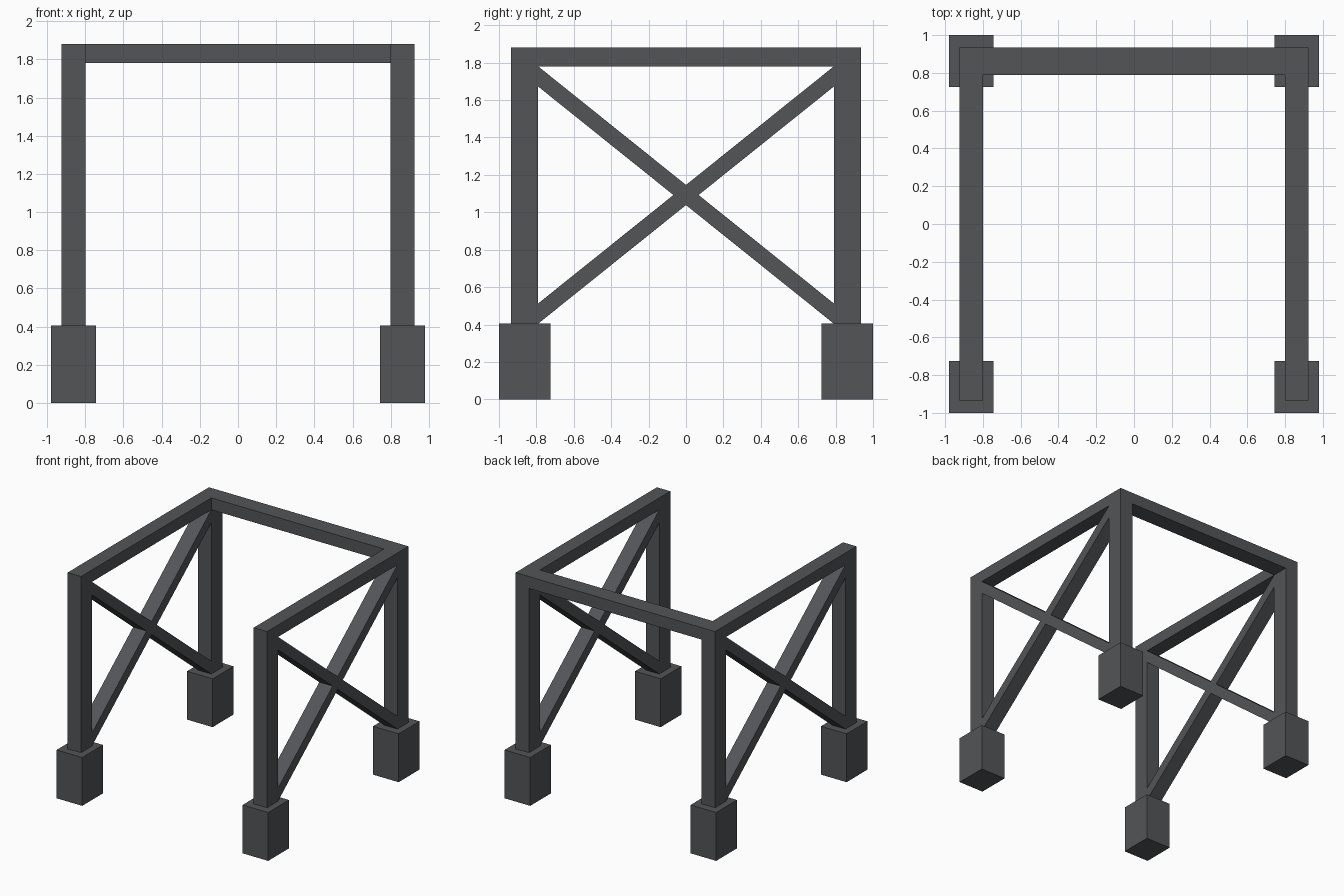
import bpy
import bmesh

if "Cube" in bpy.data.objects:
    bpy.data.objects.remove(bpy.data.objects["Cube"])

steel = bpy.data.materials.new("dark grey")
steel.diffuse_color = (0.085, 0.09, 0.096, 1)
steel.use_nodes = True
steel.node_tree.nodes["Principled BSDF"].inputs["Base Color"].default_value = steel.diffuse_color

# Shared dimensions
X0, X1 = 0.80, 0.924        # post inner / outer x
Y0, Y1 = 0.79, 0.935        # post inner / outer y
FOOT_H, BEAM_Z, TOP = 0.405, 1.78, 1.88


def finish(name, bm):
    bmesh.ops.recalc_face_normals(bm, faces=bm.faces)
    mesh = bpy.data.meshes.new(name)
    bm.to_mesh(mesh)
    bm.free()
    mesh.materials.append(steel)
    obj = bpy.data.objects.new(name, mesh)
    bpy.context.collection.objects.link(obj)


def box(name, xs, ys, zs):
    bm = bmesh.new()
    bmesh.ops.create_cube(bm, size=1)
    for v in bm.verts:
        for i, (a, b) in enumerate((xs, ys, zs)):
            v.co[i] = a if v.co[i] < 0 else b
    finish(name, bm)


def cross_brace(name, xs):
    """X-shaped profile in the y-z plane, extruded along x."""
    h = 0.108                               # vertical thickness of a bar
    slope = (BEAM_Z - h - FOOT_H) / (2 * Y0)
    mid = (BEAM_Z + FOOT_H) / 2
    notch = h / 2 / slope
    pts = [(-Y0, BEAM_Z), (0, mid + h / 2), (Y0, BEAM_Z), (Y0, BEAM_Z - h),
           (notch, mid), (Y0, FOOT_H + h), (Y0, FOOT_H), (0, mid - h / 2),
           (-Y0, FOOT_H), (-Y0, FOOT_H + h), (-notch, mid), (-Y0, BEAM_Z - h)]
    bm = bmesh.new()
    face = bm.faces.new([bm.verts.new((xs[0], y, z)) for y, z in pts])
    ext = bmesh.ops.extrude_face_region(bm, geom=[face], use_keep_orig=True)
    for v in ext["geom"]:
        if isinstance(v, bmesh.types.BMVert):
            v.co.x = xs[1]
    finish(name, bm)


def span(a, b, sign):
    return tuple(sorted((a * sign, b * sign)))


for sx, side in ((-1, "left"), (1, "right")):
    px = span(X0, X1, sx)
    # Feet and posts
    for sy, end in ((-1, "front"), (1, "back")):
        box(f"{end}_{side}_foot", span(0.743, 0.98, sx),
            span(0.725, 1.0, sy), (0, FOOT_H))
        box(f"{end}_{side}_post", px, span(Y0, Y1, sy), (FOOT_H, TOP))
    # Side rail and crossed braces
    box(f"{side}_top_rail", px, (-Y0, Y0), (BEAM_Z, TOP))
    cross_brace(f"{side}_cross_brace", px)

# Rail joining the two sides at the back
box("back_top_rail", (-X0, X0), (Y0, Y1), (BEAM_Z, TOP))
